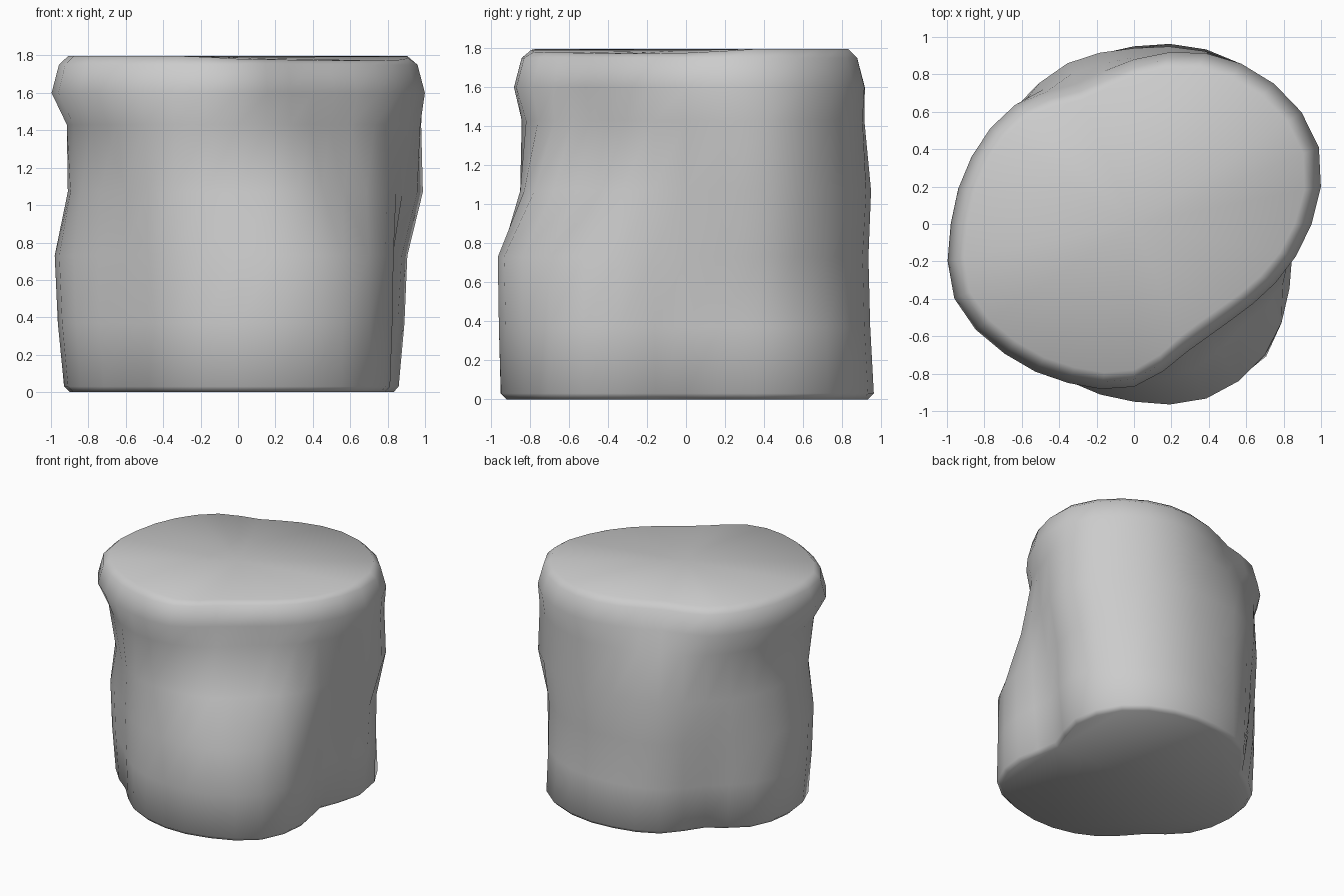
import bpy
import bmesh
from math import cos, sin, tau

cube = bpy.data.objects.get("Cube")
if cube:
    bpy.data.objects.remove(cube, do_unlink=True)

# Single stone colour
stone = bpy.data.materials.new("stone_grey")
stone.use_nodes = True
colour = (0.6, 0.6, 0.6, 1)
stone.diffuse_color = colour
stone.node_tree.nodes["Principled BSDF"].inputs["Base Color"].default_value = colour

# Lumpy outlines as radii in percent, counter-clockwise from +x
foot = [75, 93, 103, 101, 95, 90, 79, 90, 93, 91, 83, 90, 95, 98, 100, 88]
belly = [82, 98, 101, 98, 93, 92, 86, 92, 98, 95, 86, 91, 95, 101, 99, 90]
waist = [88, 107, 105, 100, 94, 93, 89, 91, 91, 91, 86, 88, 85, 84, 80, 86]
neck = [91, 106, 104, 98, 89, 87, 87, 89, 91, 95, 92, 89, 82, 73, 69, 79]
brow = [95, 107, 106, 99, 88, 81, 90, 94, 98, 104, 98, 92, 87, 74, 73, 82]
shin = [(a + 2 * b) / 3 for a, b in zip(foot, belly)]

# Each layer: outline, height, inward offset
layers = [
    (foot, 0, 0.03), (foot, 0.03, 0), (shin, 0.37, 0), (belly, 0.73, 0),
    (waist, 1.07, 0), (neck, 1.43, 0), (brow, 1.6, 0),
    (brow, 1.75, 0.04), (brow, 1.79, 0.09),
]


def refine(radii):
    """Add a smoothly curved midpoint between neighbouring radii."""
    n = len(radii)
    fine = []
    for i in range(n):
        a, b, c, d = (radii[(i + k) % n] for k in (-1, 0, 1, 2))
        fine += [b, (9 * (b + c) - a - d) / 16]
    return fine


def add_ring(bm, radii, z, offset):
    radii = refine(radii)
    step = tau / len(radii)
    return [bm.verts.new(((r / 100 - offset) * cos(i * step),
                          (r / 100 - offset) * sin(i * step), z))
            for i, r in enumerate(radii)]


# Rock body: stacked outlines joined by quads, capped at both ends
bm = bmesh.new()
rings = [add_ring(bm, *layer) for layer in layers]
for low, high in zip(rings, rings[1:]):
    for i in range(len(low)):
        j = (i + 1) % len(low)
        bm.faces.new((low[i], low[j], high[j], high[i]))
bm.faces.new(rings[0][::-1])

# Crown: its rim sags along the flattened front-left side
for v in rings[-1]:
    toward_flat = v.co.x - v.co.y
    v.co.z += 0.007 - 0.023 * min(1, max(0, toward_flat - 0.55) / 0.35)
centre = bm.verts.new((0, 0, 1.79))
for a, b in zip(rings[-1], rings[-1][1:] + rings[-1][:1]):
    bm.faces.new((a, b, centre))

mesh = bpy.data.meshes.new("rock_body")
bm.to_mesh(mesh)
bm.free()
mesh.materials.append(stone)
rock = bpy.data.objects.new("rock_body", mesh)
bpy.context.collection.objects.link(rock)
for face in mesh.polygons:
    face.use_smooth = True
